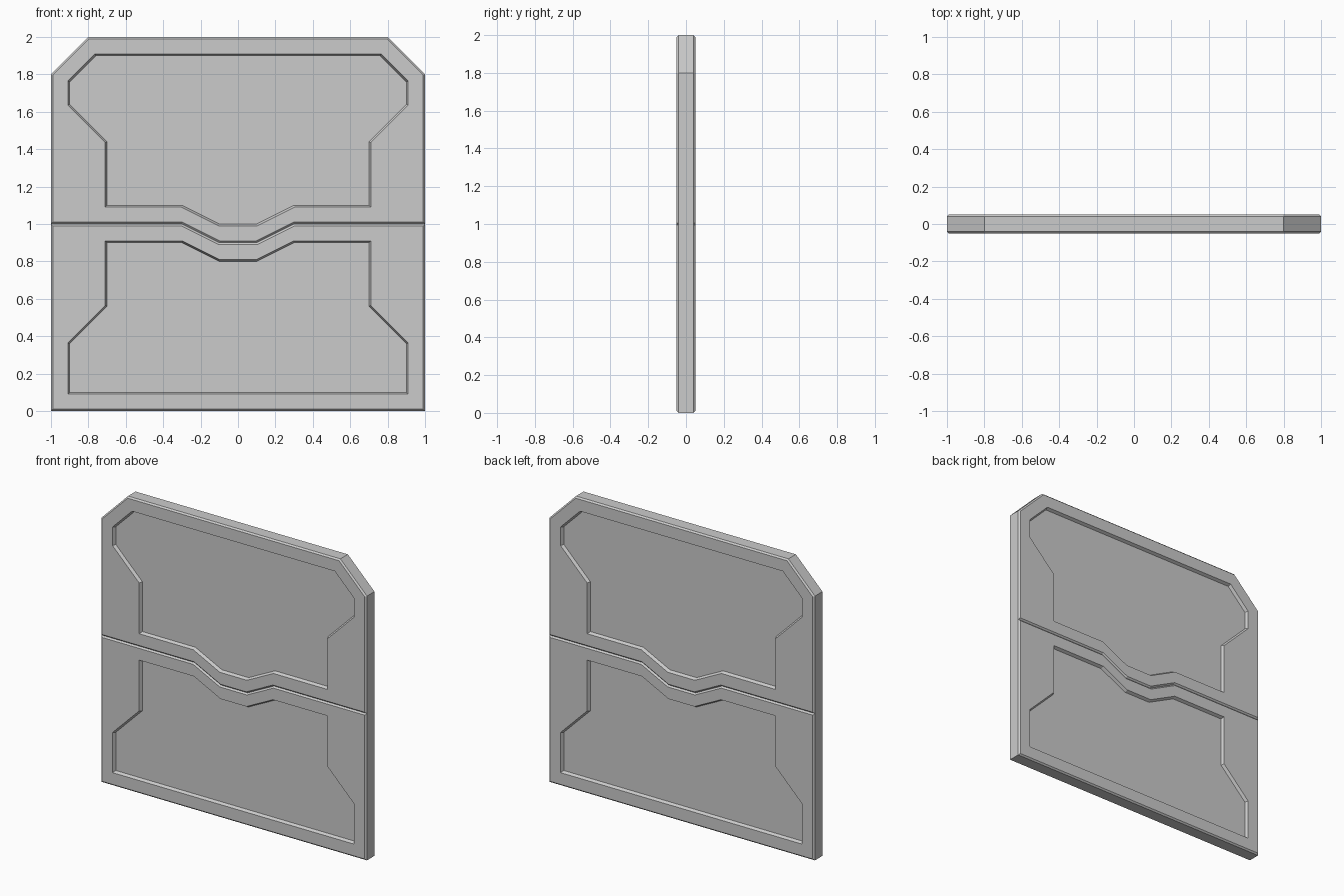
import bpy
import bmesh
from mathutils import Vector

if "Cube" in bpy.data.objects:
    bpy.data.objects.remove(bpy.data.objects["Cube"], do_unlink=True)

HALF = 0.05      # half thickness of the door
BEVEL = 0.01     # chamfer on outer edges and recess rims
DEPTH = 0.02     # depth of the recessed panels

metal = bpy.data.materials.new("light grey metal")
metal.use_nodes = True
GREY = (0.6, 0.6, 0.6, 1)
metal.diffuse_color = GREY
metal.node_tree.nodes["Principled BSDF"].inputs["Base Color"].default_value = GREY


def mirrored(right_half):
    """Close a right-hand outline (bottom to top) with its mirror image."""
    return right_half + [(-x, z) for x, z in reversed(right_half)]


def inset(points, dist):
    """Mitred inset of a counter-clockwise outline; negative grows it."""
    pts = [Vector(p) for p in points]
    result = []
    for i, p in enumerate(pts):
        a = (p - pts[i - 1]).normalized()
        b = (pts[(i + 1) % len(pts)] - p).normalized()
        na, nb = Vector((-a.y, a.x)), Vector((-b.y, b.x))
        result.append(p + (na + nb) * dist / (1 + na.dot(nb)))
    return result


def loft(name, outline, rings):
    """Solid through (inset, y) rings of one outline, capped at both ends."""
    bm = bmesh.new()
    loops = [[bm.verts.new((p.x, y, p.y)) for p in inset(outline, d)]
             for d, y in rings]
    n = len(outline)
    for lo, hi in zip(loops, loops[1:]):
        for i in range(n):
            j = (i + 1) % n
            bm.faces.new((lo[i], lo[j], hi[j], hi[i]))
    bm.faces.new(loops[0])
    bm.faces.new(loops[-1])
    bmesh.ops.recalc_face_normals(bm, faces=bm.faces)
    mesh = bpy.data.meshes.new(name)
    bm.to_mesh(mesh)
    bm.free()
    mesh.materials.append(metal)
    obj = bpy.data.objects.new(name, mesh)
    bpy.context.collection.objects.link(obj)
    return obj


def door_half(name, outline, panel):
    """Chamfered slab with the same sloped recess cut in front and back."""
    slab = loft(name, outline, [(BEVEL, -HALF), (0, BEVEL - HALF),
                                (0, HALF - BEVEL), (BEVEL, HALF)])
    cutters = []
    for side in (-1, 1):
        over = BEVEL * 2
        cutter = loft("recess_cutter", panel,
                      [(0, side * (HALF - DEPTH)), (-BEVEL, side * HALF),
                       (-BEVEL, side * (HALF + over))])
        cutter.hide_render = True
        cutters.append(cutter)
        mod = slab.modifiers.new("recess", 'BOOLEAN')
        mod.operation = 'DIFFERENCE'
        mod.solver = 'EXACT'
        mod.object = cutter
    # Bake the cuts, then drop the cutters
    bpy.context.view_layer.update()
    graph = bpy.context.evaluated_depsgraph_get()
    baked = bpy.data.meshes.new_from_object(slab.evaluated_get(graph))
    slab.modifiers.clear()
    slab.data = baked
    for cutter in cutters:
        bpy.data.objects.remove(cutter, do_unlink=True)


# Upper half: clipped top corners, dipped lower edge
door_half("upper_door",
          mirrored([(0.1, 0.9), (0.3, 1), (1, 1), (1, 1.8), (0.8, 2)]),
          mirrored([(0.1, 1), (0.3, 1.1), (0.7, 1.1), (0.7, 1.44),
                    (0.9, 1.64), (0.9, 1.76), (0.76, 1.9)]))

# Lower half: flat base, notched upper edge that receives the dip
door_half("lower_door",
          mirrored([(1, 0), (1, 1), (0.3, 1), (0.1, 0.9)]),
          mirrored([(0.9, 0.1), (0.9, 0.36), (0.7, 0.56), (0.7, 0.9),
                    (0.3, 0.9), (0.1, 0.8)]))
